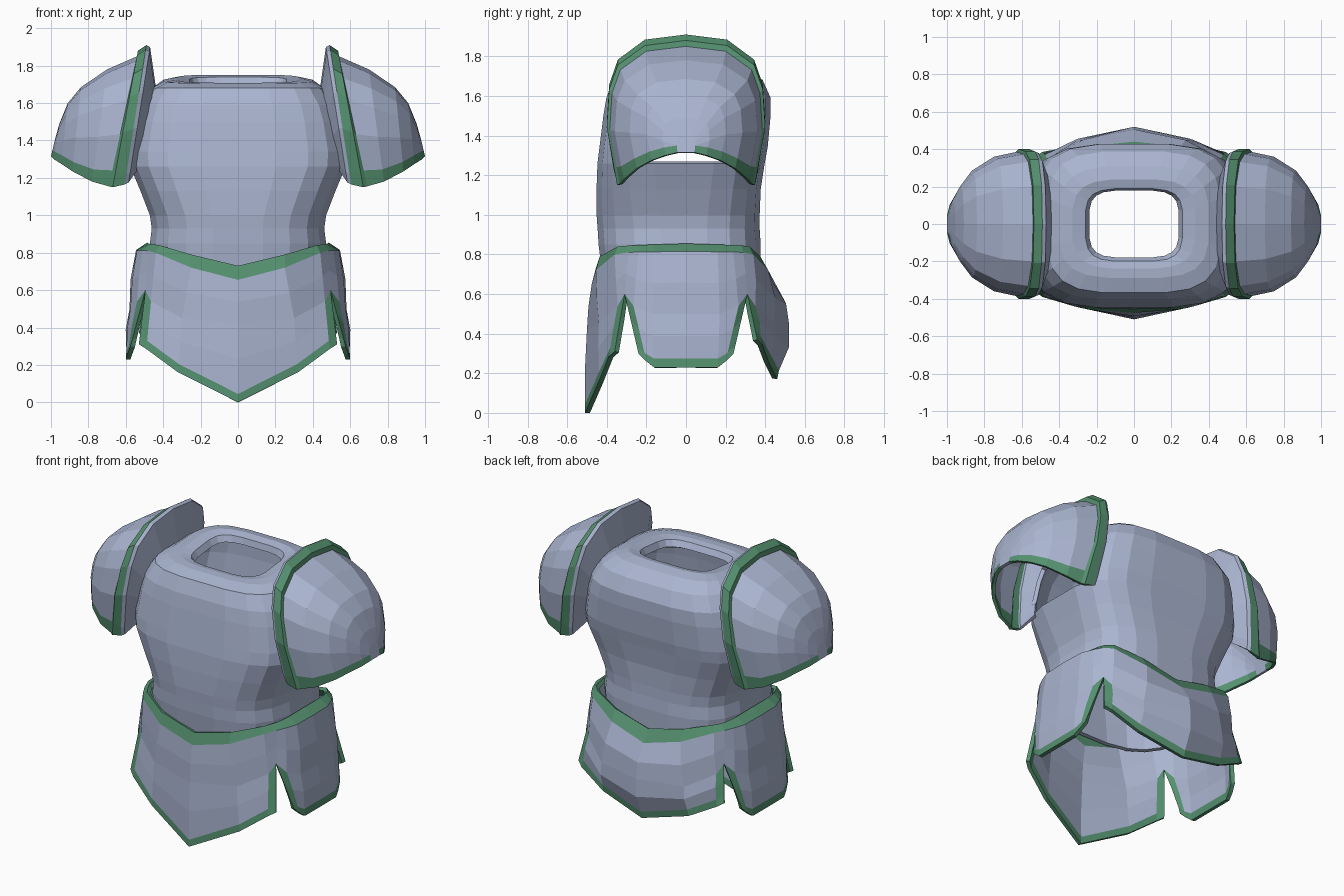
import bpy, bmesh
from math import sin, cos, pi
from mathutils import Vector

if "Cube" in bpy.data.objects:
    bpy.data.objects.remove(bpy.data.objects["Cube"])

green = bpy.data.materials.new("green_trim")
green.diffuse_color = (0.09, 0.28, 0.16, 1)
green.use_nodes = True
green.node_tree.nodes["Principled BSDF"].inputs["Base Color"].default_value = green.diffuse_color
steel = bpy.data.materials.new("steel")
steel.diffuse_color = (0.40, 0.46, 0.63, 1)
steel.use_nodes = True
steel.node_tree.nodes["Principled BSDF"].inputs["Base Color"].default_value = steel.diffuse_color


def shell(name, rows, is_green, ref, thick, closed=False, cap=False, hole=None):
    """Skin a grid of point rows, colour its trim faces and give it thickness."""
    bm = bmesh.new()
    vs = [[bm.verts.new(p) for p in r] for r in rows]
    n = len(rows[0])
    for i in range(len(rows) - 1):
        for j in range(n if closed else n - 1):
            if hole and hole(i, j):
                continue
            k = (j + 1) % n
            f = bm.faces.new((vs[i][j], vs[i][k], vs[i + 1][k], vs[i + 1][j]))
            f.material_index = int(is_green(i, j))
    if cap:
        bm.faces.new(vs[-1])
    bmesh.ops.recalc_face_normals(bm, faces=bm.faces)
    ref = Vector(ref)
    if sum((f.calc_center_median() - ref).dot(f.normal) * f.calc_area() for f in bm.faces) < 0:
        bmesh.ops.reverse_faces(bm, faces=bm.faces)
    me = bpy.data.meshes.new(name)
    bm.to_mesh(me)
    bm.free()
    me.materials.append(steel)
    me.materials.append(green)
    ob = bpy.data.objects.new(name, me)
    bpy.context.collection.objects.link(ob)
    mod = ob.modifiers.new("thickness", "SOLIDIFY")
    mod.thickness, mod.offset = thick, -1


# Cuirass: stacked rounded-rectangle rings
# (z, half width, front y, back y, neck tilt, roundness)
RINGS = [(0.69, .46, -.425, .375, 0, .68), (0.85, .475, -.445, .38, 0, .68),
         (0.93, .465, -.45, .375, 0, .68), (1.00, .475, -.455, .375, 0, .66),
         (1.13, .525, -.455, .38, 0, .6), (1.26, .58, -.45, .40, 0, .56),
         (1.34, .585, -.44, .415, 0, .56), (1.50, .555, -.42, .43, 0, .56),
         (1.59, .525, -.405, .43, 0, .56), (1.68, .465, -.37, .39, 0, .56),
         (1.72, .40, -.29, .31, .05, .56), (1.73, .33, -.24, .24, .09, .56),
         (1.72, .26, -.20, .19, .10, .5), (1.68, .24, -.18, .18, .10, .5)]
N = 20


def power(v, e):
    return (1 if v > 0 else -1) * abs(v) ** e


rows = []
for z, a, yf, yb, tilt, e in RINGS:
    row = []
    for j in range(N):
        t = 2 * pi * (j + .5) / N
        x, s = a * power(cos(t), e), power(sin(t), e)
        y = s * (yb if s > 0 else -yf)
        row.append((x, y, z + tilt * y))
    rows.append(row)
# The three side columns on each flank are left open as armholes
shell("cuirass", rows, lambda i, j: False, (0, 0, 1.2), 0.025, closed=True,
      hole=lambda i, j: 5 <= i <= 7 and j in (18, 19, 0, 8, 9, 10))

# Skirt columns from panel centre to slit: top, band, middle, bottom
FRONT = [((0, -.455, .73), (0, -.475, .655), (0, -.50, .42), (0, -.51, .0)),
         ((.25, -.435, .79), (.25, -.455, .72), (.30, -.44, .45), (.32, -.44, .16)),
         ((.42, -.345, .84), (.44, -.36, .80), (.465, -.345, .54), (.49, -.39, .285)),
         ((.455, -.28, .845), (.485, -.29, .81), (.495, -.31, .60), (.53, -.36, .31))]
BACK = [((0, .39, .73), (0, .44, .655), (0, .52, .45), (0, .46, .17)),
        ((.25, .375, .79), (.25, .415, .72), (.30, .45, .45), (.31, .42, .25)),
        ((.42, .32, .84), (.44, .34, .80), (.465, .35, .54), (.49, .385, .345)),
        ((.455, .28, .845), (.485, .29, .81), (.495, .31, .60), (.53, .36, .37))]
SIDE = [((.485, 0, .855), (.545, 0, .815), (.58, 0, .5), (.60, 0, .23)),
        ((.48, .16, .85), (.54, .16, .813), (.575, .17, .5), (.60, .16, .23)),
        ((.47, .24, .847), (.51, .24, .812), (.54, .265, .54), (.59, .20, .26)),
        ((.455, .28, .845), (.485, .29, .81), (.495, .31, .60), (.575, .24, .30))]


def skirt_panel(name, half, flip, bulge):
    cols = []
    for i, c in enumerate(half):
        top, band, mid, bot = [Vector(p) for p in c]
        hem = bot + (mid - bot).normalized() * 0.045
        out = Vector(bulge) * (1 - i / 3)
        cols.append([top, band, (band + mid) / 2 + out, mid, (mid + hem) / 2 + out, hem, bot])
    other = [[Vector((p.x * flip[0], p.y * flip[1], p.z)) for p in c] for c in cols[:0:-1]]
    # green waist band, slit edges and hem
    shell(name, other + cols, lambda i, j: j in (0, 5) or (j >= 3 and i in (0, 5)),
          (0, 0, .5), 0.025)


skirt_panel("front_skirt", FRONT, (-1, 1), (0, -.005, 0))
skirt_panel("back_skirt", BACK, (-1, 1), (0, .025, 0))
for sx, side in ((1, "right"), (-1, "left")):
    half = [[(sx * x, y, z) for x, y, z in c] for c in SIDE]
    skirt_panel(side + "_skirt", half, (1, -1), (sx * .012, 0, 0))

# Pauldrons: arches running outward (x at top, x at hem, half depth, top z, hem z, hem width)
# The first arches form the grey inner flange around the armhole
ARCHES = [(.44, .54, .29, 1.69, 1.24, .045), (.47, .585, .39, 1.90, 1.175, .05),
          (.49, .605, .40, 1.91, 1.165, .06), (.535, .67, .40, 1.88, 1.15, .09),
          (.54, .69, .385, 1.85, 1.155, .085), (.70, .78, .36, 1.78, 1.18, .065),
          (.84, .885, .285, 1.685, 1.235, .05), (.91, .945, .20, 1.60, 1.275, .045),
          (.955, .985, .12, 1.49, 1.30, .04), (.98, 1.0, .05, 1.40, 1.315, .035)]
ARC = [(.87, 0), (.91, None), (1, .4), (.97, .66), (.86, .83), (.52, .965), (0, 1)]
for sx, side in ((1, "right"), (-1, "left")):
    rows = []
    for xt, xb, w, zt, zb, hem in ARCHES:
        half = []
        for fy, h in ARC:
            z = zb + (hem if h is None else h * (zt - zb))
            k = (z - zb) / (zt - zb)
            half.append((sx * (xb + (xt - xb) * k), -w * fy, z))
        rows.append(half + [(x, -y, z) for x, y, z in half[-2::-1]])
    shell(side + "_pauldron", rows, lambda i, j: i in (2, 3) or (i > 3 and j in (0, 11)),
          (sx * .6, 0, 1.4), 0.02, cap=True)
